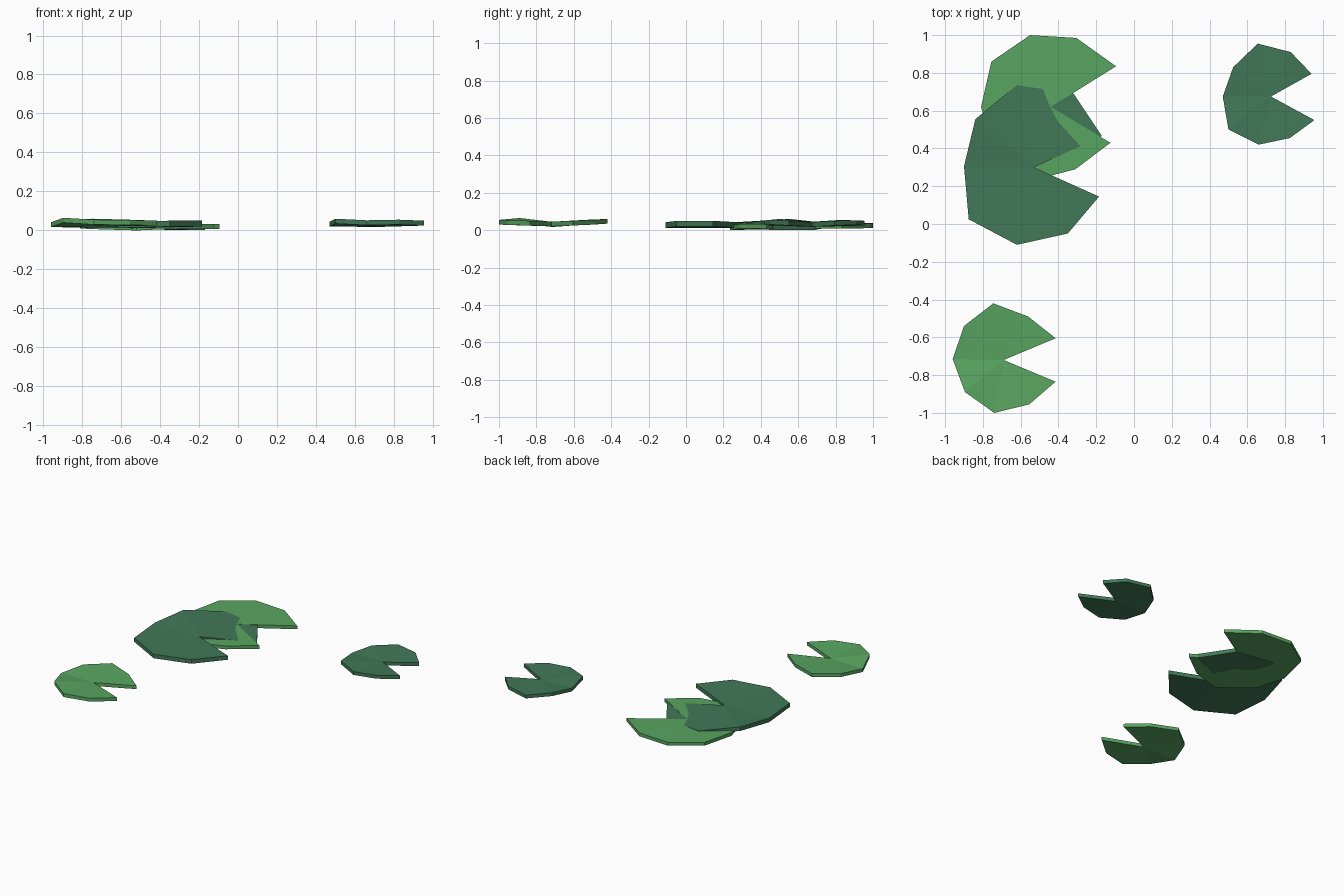
import bpy
import bmesh
from mathutils import Vector

default_cube = bpy.data.objects.get("Cube")
if default_cube:
    bpy.data.objects.remove(default_cube, do_unlink=True)


def make_material(name, colour):
    material = bpy.data.materials.new(name)
    material.use_nodes = True
    material.diffuse_color = colour
    shader = material.node_tree.nodes["Principled BSDF"]
    shader.inputs["Base Color"].default_value = colour
    shader.inputs["Roughness"].default_value = 1
    return material


light_green = make_material("light leaf green", (0.1, 0.38, 0.12, 1))
dark_green = make_material("dark leaf green", (0.054, 0.188, 0.098, 1))


def make_pad(name, material, thickness, notch, rim):
    """Fan of flat triangles around the notch point, extruded downward."""
    bm = bmesh.new()
    centre = bm.verts.new(notch)
    ring = [bm.verts.new(point) for point in rim]
    for first, second in zip(ring, ring[1:]):
        bm.faces.new((centre, first, second))

    # Give the leaf its thickness
    top_faces = list(bm.faces)
    duplicate = bmesh.ops.duplicate(bm, geom=list(bm.verts) + list(bm.edges) + top_faces)
    lower = duplicate["vert_map"]
    outline = [centre] + ring
    for first, second in zip(outline, ring + [centre]):
        bm.faces.new((second, first, lower[first], lower[second]))
    for vert in outline:
        lower[vert].co -= Vector((0, 0, thickness))
    bmesh.ops.recalc_face_normals(bm, faces=bm.faces)

    mesh = bpy.data.meshes.new(name)
    bm.to_mesh(mesh)
    bm.free()
    mesh.materials.append(material)
    pad = bpy.data.objects.new(name, mesh)
    bpy.context.collection.objects.link(pad)
    return pad


# Small light pad, on its own at the front
make_pad("front_small_pad", light_green, 0.025, (-0.69, -0.72, 0.045), [
    (-0.415, -0.605, 0.05), (-0.56, -0.49, 0.055), (-0.745, -0.42, 0.06),
    (-0.9, -0.54, 0.055), (-0.96, -0.715, 0.042), (-0.895, -0.89, 0.065),
    (-0.74, -1, 0.055), (-0.555, -0.955, 0.053), (-0.415, -0.835, 0.05),
])

# Small dark pad, on its own at the back
make_pad("back_small_pad", dark_green, 0.025, (0.725, 0.675, 0.043), [
    (0.94, 0.795, 0.05), (0.83, 0.91, 0.053), (0.655, 0.955, 0.05),
    (0.525, 0.83, 0.055), (0.47, 0.675, 0.045), (0.5, 0.5, 0.06),
    (0.66, 0.42, 0.052), (0.825, 0.455, 0.055), (0.955, 0.55, 0.05),
])

# Large dark pad, tilted so that its back lobe dips under the light one
make_pad("large_dark_pad", dark_green, 0.03, (-0.53, 0.3, 0.041), [
    (-0.17, 0.465, 0.031), (-0.32, 0.69, 0.032), (-0.62, 0.735, 0.04),
    (-0.84, 0.555, 0.06), (-0.9, 0.305, 0.045), (-0.875, 0.025, 0.045),
    (-0.62, -0.11, 0.042), (-0.35, -0.05, 0.05), (-0.185, 0.145, 0.05),
])

# Large light pad, interleaved with the dark one
make_pad("large_light_pad", light_green, 0.025, (-0.44, 0.62, 0.036), [
    (-0.095, 0.835, 0.033), (-0.305, 0.985, 0.036), (-0.55, 1, 0.037),
    (-0.755, 0.86, 0.038), (-0.81, 0.62, 0.035), (-0.745, 0.4, 0.032),
    (-0.52, 0.235, 0.025), (-0.31, 0.29, 0.034), (-0.125, 0.43, 0.033),
])
